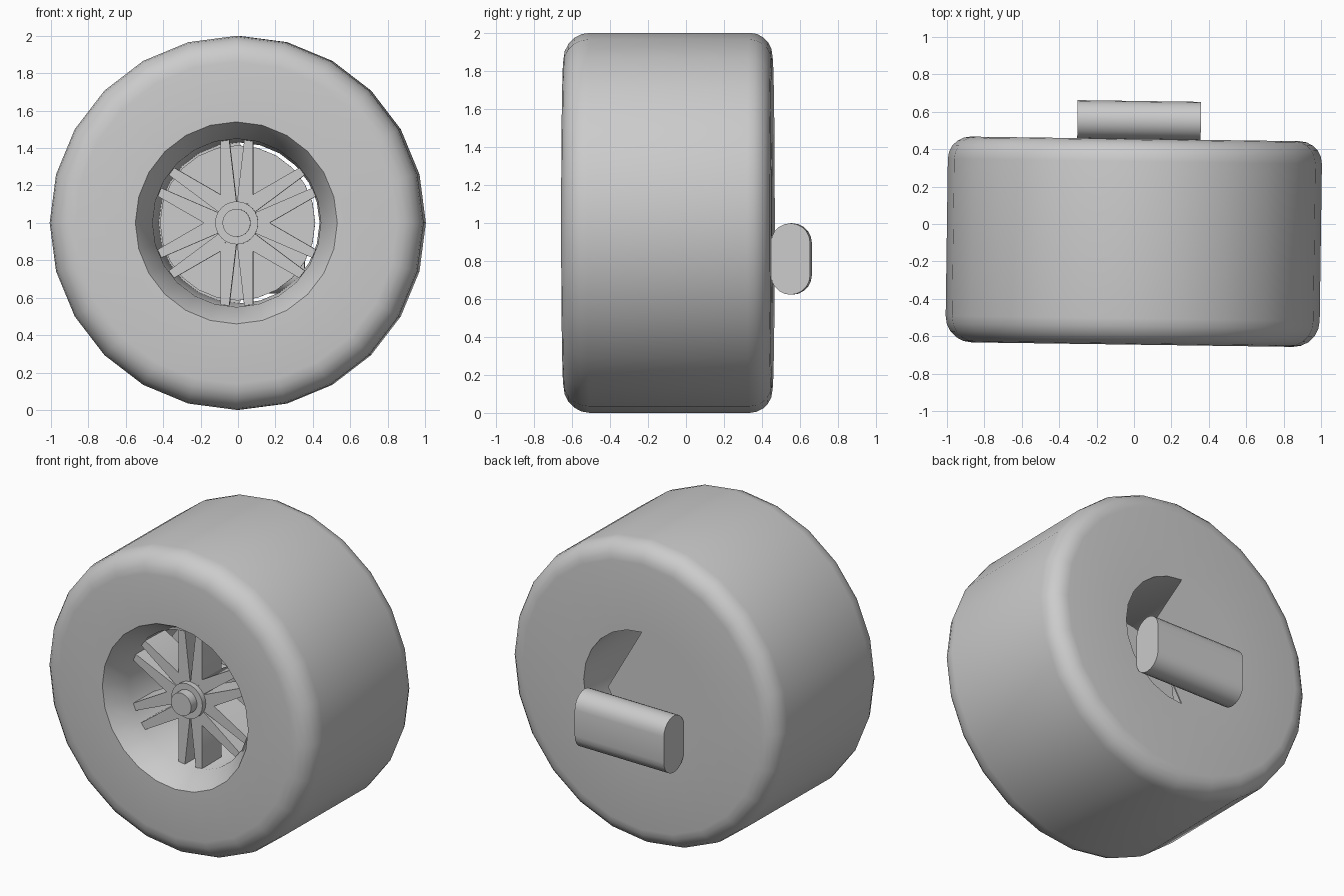
import bpy, bmesh, math
from mathutils import Matrix, Vector

cube = bpy.data.objects.get("Cube")
if cube:
    bpy.data.objects.remove(cube, do_unlink=True)

SIDES = 24
TILT = Matrix.Translation((0, 0, 1)) @ Matrix.Rotation(-0.014, 4, 'Z')

grey = bpy.data.materials.new("plain_grey")
grey.use_nodes = True
grey.diffuse_color = (0.6, 0.6, 0.6, 1)
grey.node_tree.nodes["Principled BSDF"].inputs["Base Color"].default_value = (0.6, 0.6, 0.6, 1)


def finish(name, bm, fix_normals=True):
    """Turn a bmesh around the axle into a shaded, coloured object."""
    if fix_normals:
        bmesh.ops.recalc_face_normals(bm, faces=bm.faces[:])
    bm.transform(TILT)
    mesh = bpy.data.meshes.new(name)
    bm.to_mesh(mesh)
    bm.free()
    mesh.materials.append(grey)
    obj = bpy.data.objects.new(name, mesh)
    bpy.context.collection.objects.link(obj)
    bpy.ops.object.select_all(action='DESELECT')
    obj.select_set(True)
    bpy.context.view_layer.objects.active = obj
    bpy.ops.object.shade_smooth_by_angle(angle=math.radians(35))
    return obj


def lathe(name, profile, closed=False):
    """Revolve (radius, y) points about the y axis."""
    bm = bmesh.new()
    verts = [bm.verts.new((r, y, 0)) for r, y in profile]
    pairs = list(zip(verts, verts[1:]))
    if closed:
        pairs.append((verts[-1], verts[0]))
    edges = [bm.edges.new(p) for p in pairs]
    bmesh.ops.spin(bm, geom=verts + edges, cent=(0, 0, 0), axis=(0, 1, 0),
                   angle=math.tau, steps=SIDES)
    bmesh.ops.remove_doubles(bm, verts=bm.verts[:], dist=0.0005)
    return finish(name, bm)


def prism(bm, points, offset):
    """Extrude a polygon along an offset."""
    face = bm.faces.new([bm.verts.new(p) for p in points])
    out = bmesh.ops.extrude_face_region(bm, geom=[face])
    new = [v for v in out["geom"] if isinstance(v, bmesh.types.BMVert)]
    bmesh.ops.translate(bm, verts=new, vec=offset)


def fillet(r, y, size, start):
    """Quarter-round shoulder points, starting at the given angle."""
    return [(r + size * math.cos(start + math.pi / 2 * i / 5),
             y + size * math.sin(start + math.pi / 2 * i / 5)) for i in range(6)]


# Tyre with rounded shoulders, tapered front lip and hollow core
lathe("tyre",
      [(0.54, -0.645)] + fillet(0.86, -0.505, 0.14, -math.pi / 2)
      + fillet(0.88, 0.335, 0.12, 0)
      + [(0.43, 0.455), (0.45, -0.5)], closed=True)

# Back plate: half disc with a pointed flap, leaving a side opening
bm = bmesh.new()
half = [math.pi / 2 + math.pi * i / 12 for i in range(13)]
outline = [(0.43 * math.cos(a), 0.447, 0.43 * math.sin(a)) for a in half] + [(0.25, 0.447, 0)]
prism(bm, outline, Vector((0, 0.008, 0)))
finish("back_plate", bm)

# Disc behind the spokes
lathe("inner_disc", [(0, -0.17), (0.415, -0.17), (0.415, -0.13), (0, -0.13)])

# Hub flange with a raised cap
lathe("hub", [(0, -0.585), (0.075, -0.585), (0.075, -0.525), (0.115, -0.525),
              (0.115, -0.17), (0, -0.17)])

# Six split spokes, each a mirrored pair of tapered blades
bm = bmesh.new()
blade = [(0, 0.1), (0.04, 0.443), (0.088, 0.437), (0.088, 0.152), (0.05, 0.087)]
for k in range(6):
    turn = Matrix.Rotation(math.tau * k / 6, 3, 'Y')
    for side in (-1, 1):
        prism(bm, [turn @ Vector((side * x, -0.49, z)) for x, z in blade],
              Vector((0, 0.2, 0)))
finish("spokes", bm)

# Axle block with a rounded cross-section
bm = bmesh.new()
section = []
for centre, start in ((0.085, 0), (-0.085, math.pi)):
    for i in range(11):
        a = start + math.pi * i / 10
        section.append((-0.31, 0.555 + 0.103 * math.cos(a),
                        -0.19 + centre + 0.103 * math.sin(a)))
prism(bm, section, Vector((0.66, 0, 0)))
finish("axle_block", bm)
